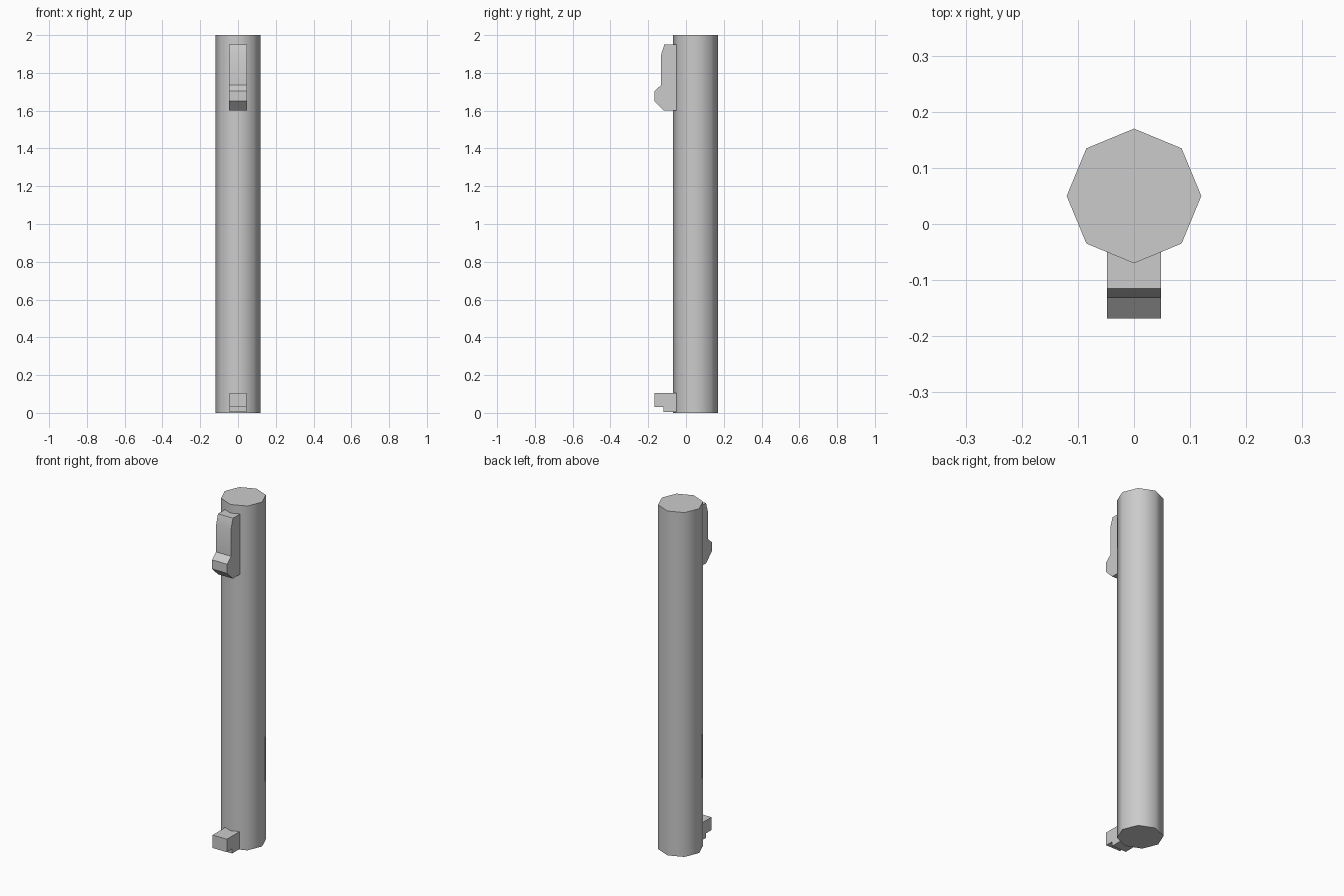
import bpy, bmesh, math

if "Cube" in bpy.data.objects:
    bpy.data.objects.remove(bpy.data.objects["Cube"])


def extrude_profile(name, pts, half_width):
    """Extrude a (y, z) side profile symmetrically along x."""
    bm = bmesh.new()
    face = bm.faces.new([bm.verts.new((-half_width, y, z)) for y, z in pts])
    ext = bmesh.ops.extrude_face_region(bm, geom=[face])
    moved = [v for v in ext["geom"] if isinstance(v, bmesh.types.BMVert)]
    bmesh.ops.translate(bm, verts=moved, vec=(2 * half_width, 0, 0))
    bmesh.ops.recalc_face_normals(bm, faces=bm.faces)
    mesh = bpy.data.meshes.new(name)
    bm.to_mesh(mesh)
    bm.free()
    obj = bpy.data.objects.new(name, mesh)
    bpy.context.collection.objects.link(obj)
    return obj


def smooth(obj, angle):
    bpy.ops.object.select_all(action='DESELECT')
    obj.select_set(True)
    bpy.context.view_layer.objects.active = obj
    bpy.ops.object.shade_smooth_by_angle(angle=math.radians(angle))


# Eight-sided tube body, corners on the axes
bpy.ops.mesh.primitive_cylinder_add(vertices=8, radius=0.12, depth=2,
                                    location=(0, 0.05, 1))
body = bpy.context.object
body.name = "tube_body"
smooth(body, 50)

# Upper clip with bevelled top and a raised foot
upper = extrude_profile("upper_clip", [
    (-0.05, 1.95), (-0.115, 1.95), (-0.132, 1.895), (-0.132, 1.735),
    (-0.168, 1.703), (-0.168, 1.65), (-0.117, 1.60), (-0.05, 1.60)], 0.048)
smooth(upper, 30)

# Lower stepped lug
extrude_profile("lower_lug", [
    (-0.05, 0.105), (-0.168, 0.105), (-0.168, 0.03),
    (-0.12, 0.03), (-0.12, 0.004), (-0.05, 0.004)], 0.046)
